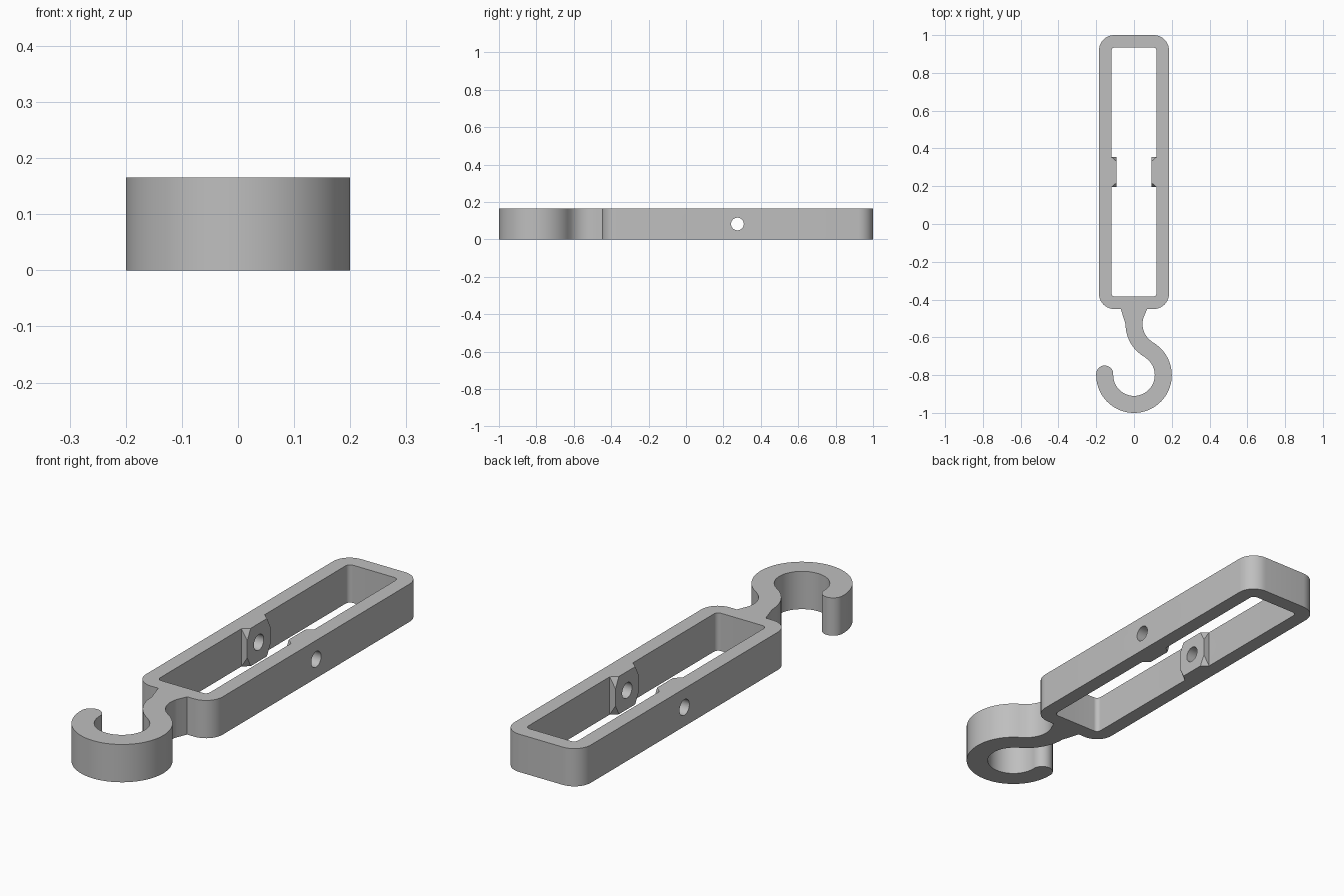
import bpy
import bmesh
from math import cos, sin, radians
from mathutils import Matrix

cube = bpy.data.objects.get("Cube")
if cube:
    bpy.data.objects.remove(cube)

HEIGHT = 0.165
HOLE_Y = 0.275

grey = bpy.data.materials.new("plain grey")
grey.use_nodes = True
grey.diffuse_color = (0.52, 0.52, 0.52, 1)
grey.node_tree.nodes["Principled BSDF"].inputs["Base Color"].default_value = grey.diffuse_color


def arc(cx, cy, r, start, end, steps):
    """Points along an arc, angles in degrees."""
    angles = [radians(start + (end - start) * i / steps) for i in range(steps + 1)]
    return [(cx + r * cos(a), cy + r * sin(a)) for a in angles]


def rounded_box(half_x, y0, y1, r):
    """Outline of a rectangle with rounded corners."""
    corners = [(half_x - r, y1 - r), (r - half_x, y1 - r),
               (r - half_x, y0 + r), (half_x - r, y0 + r)]
    return [p for i, (x, y) in enumerate(corners)
            for p in arc(x, y, r, 90 * i, 90 * i + 90, 10)]


def make_object(name, bm):
    bmesh.ops.recalc_face_normals(bm, faces=bm.faces)
    mesh = bpy.data.meshes.new(name)
    bm.to_mesh(mesh)
    bm.free()
    obj = bpy.data.objects.new(name, mesh)
    obj.data.materials.append(grey)
    bpy.context.collection.objects.link(obj)
    return obj


def prism(name, outline, z0=0.0, z1=HEIGHT):
    """Extrude a closed outline upwards."""
    bm = bmesh.new()
    face = bm.faces.new([bm.verts.new((x, y, z0)) for x, y in outline])
    new = bmesh.ops.extrude_face_region(bm, geom=[face])["geom"]
    verts = [g for g in new if isinstance(g, bmesh.types.BMVert)]
    bmesh.ops.translate(bm, verts=verts, vec=(0, 0, z1 - z0))
    return make_object(name, bm)


def activate(obj):
    bpy.ops.object.select_all(action="DESELECT")
    obj.select_set(True)
    bpy.context.view_layer.objects.active = obj


def cut(obj, cutter):
    activate(obj)
    mod = obj.modifiers.new("cut", "BOOLEAN")
    mod.operation = "DIFFERENCE"
    mod.solver = "EXACT"
    mod.object = cutter
    bpy.ops.object.modifier_apply(modifier=mod.name)


# Cutters: frame opening and the cross hole
opening = prism("opening_cutter", rounded_box(0.12, -0.385, 0.935, 0.02), -0.1, 0.3)
bm = bmesh.new()
bmesh.ops.create_cone(bm, cap_ends=True, segments=40, radius1=0.034, radius2=0.034, depth=1,
                      matrix=Matrix.Translation((0, HOLE_Y, HEIGHT / 2))
                      @ Matrix.Rotation(radians(90), 4, "Y"))
hole = make_object("hole_cutter", bm)

# Long rounded frame
frame = prism("frame", rounded_box(0.185, -0.45, 1.0, 0.08))
cut(frame, opening)
cut(frame, hole)

# Hook: flared neck, ring and rounded tip in one outline
ring_y, neck_x, neck_y = -0.8, 0.155, -0.53
hook_outline = (
    [(-0.07, -0.45)]
    + arc(neck_x, neck_y, 0.2, 180, 240, 14)
    + arc(0, ring_y, 0.11, 60, -180, 48)[1:]
    + arc(-0.155, ring_y + 0.006, 0.045, 0, 180, 20)
    + arc(0, ring_y, 0.2, -180, 60, 60)
    + arc(neck_x, neck_y, 0.11, 240, 160, 18)[1:]
    + [(0.07, -0.45)])
hook = prism("hook", hook_outline)

# Inner pads with clipped corners, one on each side wall
pads = []
half_y, half_z = 0.08, HEIGHT / 2
clip_y, clip_z = 0.024, 0.045
for name, side in (("left_pad", 1), ("right_pad", -1)):
    wall, face = side * 0.12, side * 0.092
    bm = bmesh.new()
    for sy in (-1, 1):
        for sz in (-1, 1):
            for x, y, z in ((wall, half_y, half_z),
                            (face, half_y - clip_y, half_z),
                            (face, half_y, half_z - clip_z)):
                bm.verts.new((x, HOLE_Y + sy * y, half_z + sz * z))
    bmesh.ops.convex_hull(bm, input=bm.verts)
    bmesh.ops.dissolve_limit(bm, angle_limit=radians(1), verts=bm.verts, edges=bm.edges)
    pad = make_object(name, bm)
    cut(pad, hole)
    pads.append(pad)

for cutter in (opening, hole):
    bpy.data.objects.remove(cutter)

# Smooth curves, sharp rims
for obj in [frame, hook] + pads:
    activate(obj)
    bpy.ops.object.shade_smooth_by_angle(angle=radians(30))
